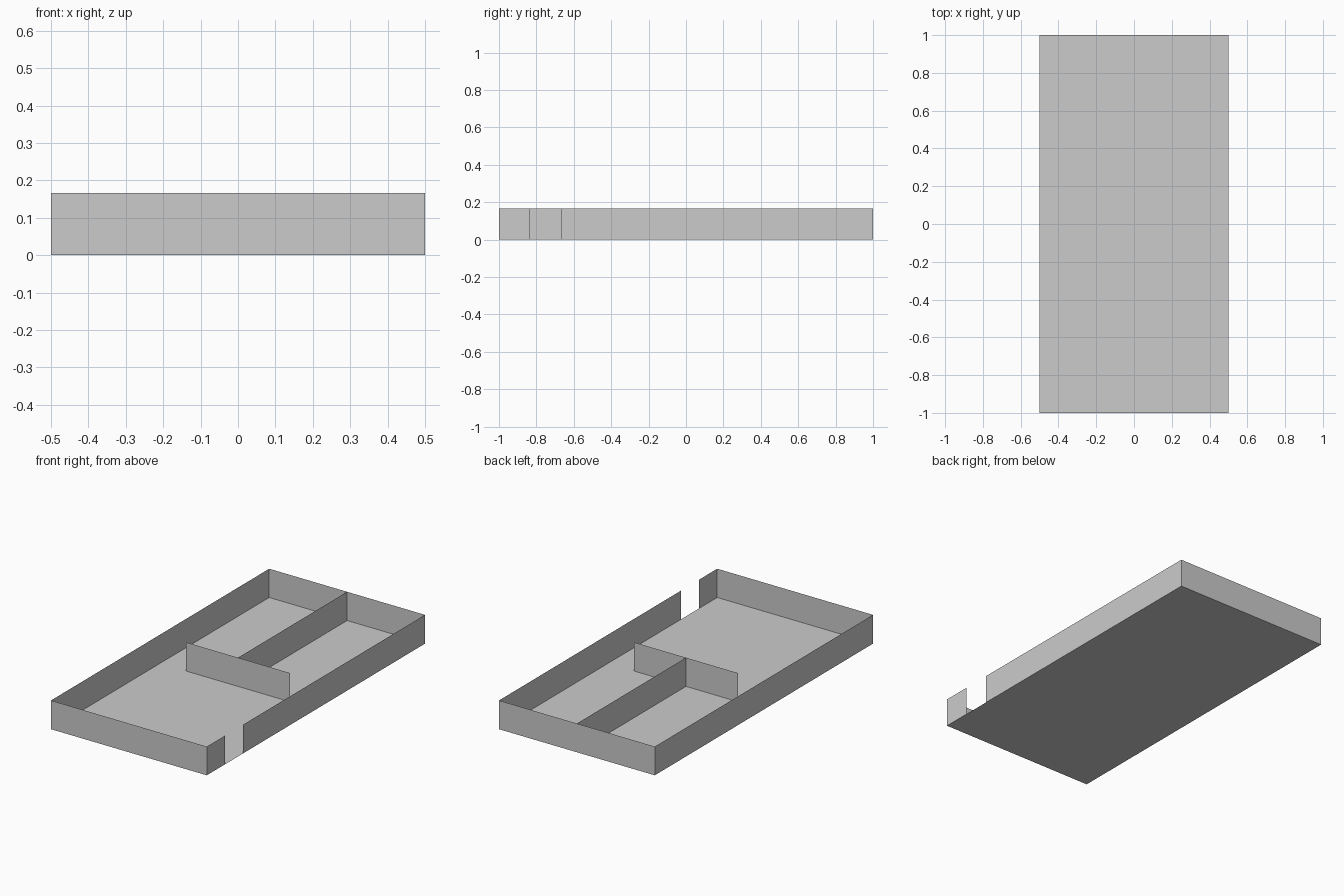
import bpy

if "Cube" in bpy.data.objects:
    bpy.data.objects.remove(bpy.data.objects["Cube"])

W, L, H = 0.5, 1.0, 1 / 6          # half width, half length, wall height
GAP = (-5 / 6, -2 / 3)             # doorway span along the right wall


def sheet(name, verts):
    """Single flat four-sided sheet."""
    mesh = bpy.data.meshes.new(name)
    mesh.from_pydata(verts, [], [(0, 1, 2, 3)])
    obj = bpy.data.objects.new(name, mesh)
    bpy.context.collection.objects.link(obj)
    return obj


def wall(name, a, b):
    """Upright sheet standing on the floor from plan point a to b."""
    return sheet(name, [(*a, 0), (*b, 0), (*b, H), (*a, H)])


# Floor
sheet("floor", [(-W, -L, 0), (W, -L, 0), (W, L, 0), (-W, L, 0)])

# Outer walls, with a doorway in the right side
wall("front_wall", (-W, -L), (W, -L))
wall("right_wall_front", (W, -L), (W, GAP[0]))
wall("right_wall_back", (W, GAP[1]), (W, L))
wall("back_wall", (W, L), (-W, L))
wall("left_wall", (-W, L), (-W, -L))

# Inner T-shaped partition
wall("cross_partition_left", (-1 / 3, 0), (0, 0))
wall("cross_partition_right", (0, 0), (1 / 3, 0))
wall("long_partition", (0, 0), (0, L))
